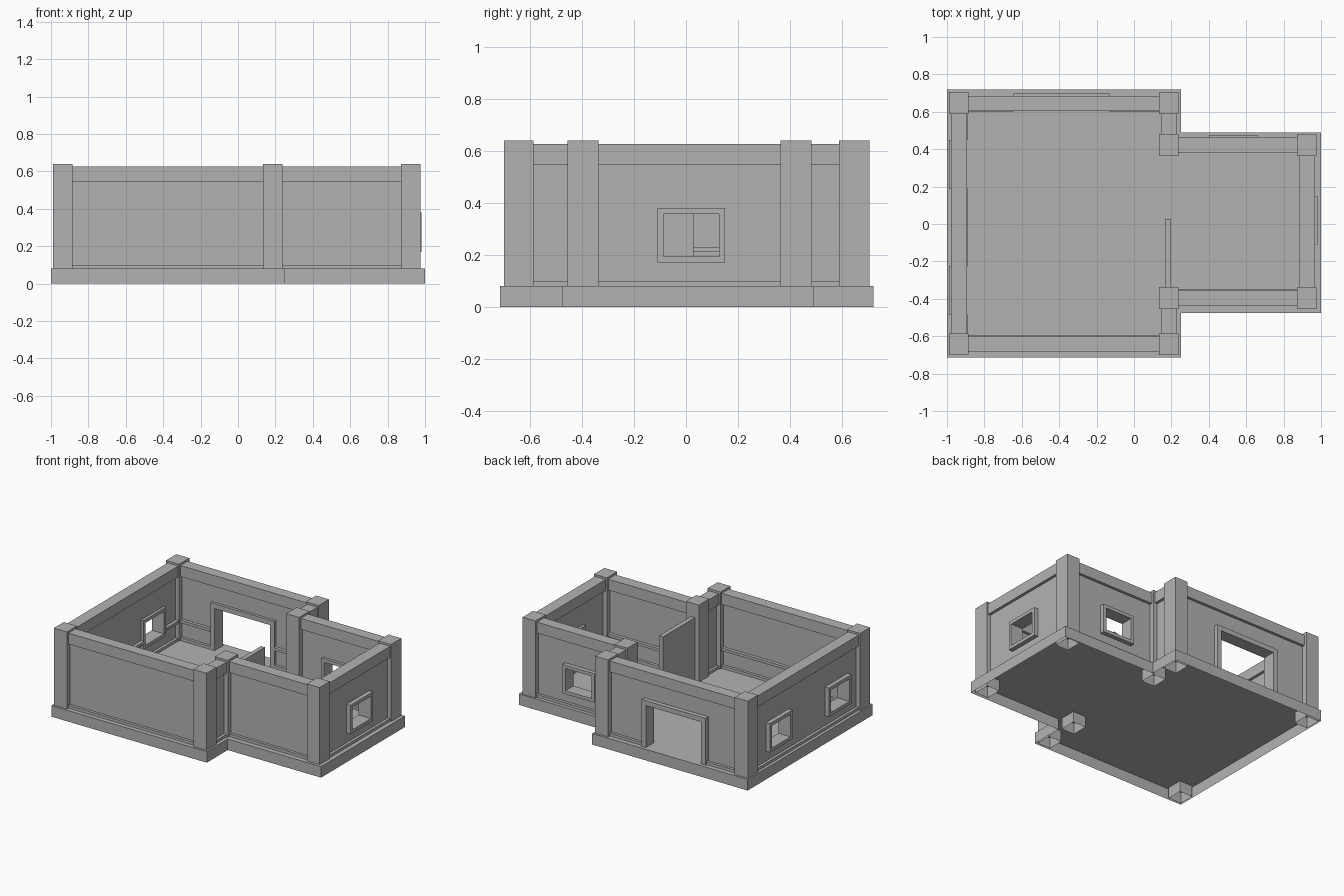
import bpy, bmesh

cube = bpy.data.objects.get("Cube")
if cube:
    bpy.data.objects.remove(cube, do_unlink=True)

grey = bpy.data.materials.new("plain grey")
grey.use_nodes = True
colour = (0.45, 0.45, 0.45, 1)
grey.diffuse_color = colour
grey.node_tree.nodes["Principled BSDF"].inputs["Base Color"].default_value = colour

FLOOR, SILL, BEAM, TOP, POST_TOP = 0.08, 0.10, 0.545, 0.625, 0.64
RECESS = 0.02


def finish(bm, name):
    mesh = bpy.data.meshes.new(name)
    bm.to_mesh(mesh)
    bm.free()
    mesh.materials.append(grey)
    obj = bpy.data.objects.new(name, mesh)
    bpy.context.collection.objects.link(obj)
    return obj


def add_box(bm, x, y, z, open_bottom=False):
    """Box from three (low, high) ranges."""
    made = bmesh.ops.create_cube(bm, size=1)["verts"]
    for v in made:
        v.co = [r[0] if c < 0 else r[1] for c, r in zip(v.co, (x, y, z))]
    if open_bottom:
        under = [f for f in made[0].link_faces[:] + made[-1].link_faces[:]
                 if all(v.co.z == z[0] for v in f.verts)]
        bmesh.ops.delete(bm, geom=list(set(under)), context="FACES_ONLY")


def wall(name, axis, span, faces, out, openings=(), rail=False):
    """Wall along an axis; faces = across range, out = side facing outdoors.
    Each opening is (start, end, bottom, top) of its frame."""
    bm, trim = bmesh.new(), bmesh.new()
    low, high = faces
    panel = (low + RECESS, high - RECESS)

    def put(target, along, across, z):
        x, y = (along, across) if axis == "x" else (across, along)
        add_box(target, x, y, z)

    put(bm, span, faces, (BEAM, TOP))
    # frames reach slightly past the outer face
    depth = (low, high + 0.012) if out > 0 else (low - 0.012, high)
    cursor, solid, sills = span[0], [], []
    sill_start = span[0]
    for a, b, z0, z1 in sorted(openings):
        solid.append((cursor, a))
        cursor = b
        put(bm, (a, b), panel, (z1, BEAM))
        is_door = z0 <= FLOOR
        w = 0.035 if is_door else 0.024
        put(trim, (a, a + w), depth, (z0, z1))
        put(trim, (b - w, b), depth, (z0, z1))
        put(trim, (a + w, b - w), depth, (z1 - w, z1))
        if is_door:
            sills.append((sill_start, a))
            sill_start = b
        else:
            put(bm, (a, b), panel, (SILL, z0))
            put(trim, (a + w, b - w), depth, (z0, z0 + w))
    solid.append((cursor, span[1]))
    sills.append((sill_start, span[1]))
    for part in sills:
        put(bm, part, faces, (FLOOR, SILL))
    for part in solid:
        put(bm, part, panel, (SILL, BEAM))
        if rail:
            inner = (low - 0.004, panel[0]) if out > 0 else (panel[1], high + 0.004)
            put(bm, part, inner, (0.21, 0.23))
    finish(bm, name)
    if openings:
        finish(trim, name + "_opening_frames")
    else:
        trim.free()


# Base: floor slab with a skirt, open underneath
outline = [(-1, -0.715), (0.25, -0.715), (0.25, -0.475), (1, -0.475),
           (1, 0.49), (0.25, 0.49), (0.25, 0.72), (-1, 0.72)]
bm = bmesh.new()
upper = [bm.verts.new((x, y, FLOOR)) for x, y in outline]
lower = [bm.verts.new((x, y, 0)) for x, y in outline]
bm.faces.new(upper)
for i in range(len(outline)):
    j = (i + 1) % len(outline)
    bm.faces.new((lower[i], lower[j], upper[j], upper[i]))
finish(bm, "base")

# Corner posts, hollow from below
west, middle, east = (-0.99, -0.885), (0.133, 0.237), (0.872, 0.975)
front, wing_front = (-0.7, -0.585), (-0.455, -0.337)
back, wing_back = (0.588, 0.705), (0.363, 0.482)
bm = bmesh.new()
for px, py in [(west, front), (west, back), (middle, front), (middle, back),
               (middle, wing_front), (middle, wing_back),
               (east, wing_front), (east, wing_back)]:
    add_box(bm, px, py, (0, POST_TOP), open_bottom=True)
finish(bm, "corner_posts")

# Outer walls
WIN = (0.17, 0.38)
main_x, wing_x = (west[1], middle[0]), (middle[1], east[0])
wall("front_wall", "x", main_x, (-0.682, -0.6), -1, rail=True)
wall("back_wall", "x", main_x, (0.603, 0.685), 1,
     [(-0.645, -0.13, FLOOR, 0.42)], rail=True)
wall("main_side_wall", "y", (front[1], back[0]), (-0.978, -0.892), -1,
     [(-0.485, -0.225, *WIN), (0.19, 0.45, *WIN)], rail=True)
wall("wing_front_wall", "x", wing_x, (-0.438, -0.353), -1, rail=True)
wall("wing_back_wall", "x", wing_x, (0.383, 0.465), 1, [(0.4, 0.66, *WIN)])
wall("wing_side_wall", "y", (wing_front[1], wing_back[0]), (0.882, 0.968), 1,
     [(-0.11, 0.15, *WIN)])
wall("front_link_wall", "y", (front[1], wing_front[0]), (0.145, 0.226), 1)
wall("back_link_wall", "y", (wing_back[1], back[0]), (0.145, 0.226), 1)

# Inner partition
bm = bmesh.new()
add_box(bm, (0.165, 0.197), (wing_front[1], 0.028), (FLOOR, 0.54))
finish(bm, "partition")
